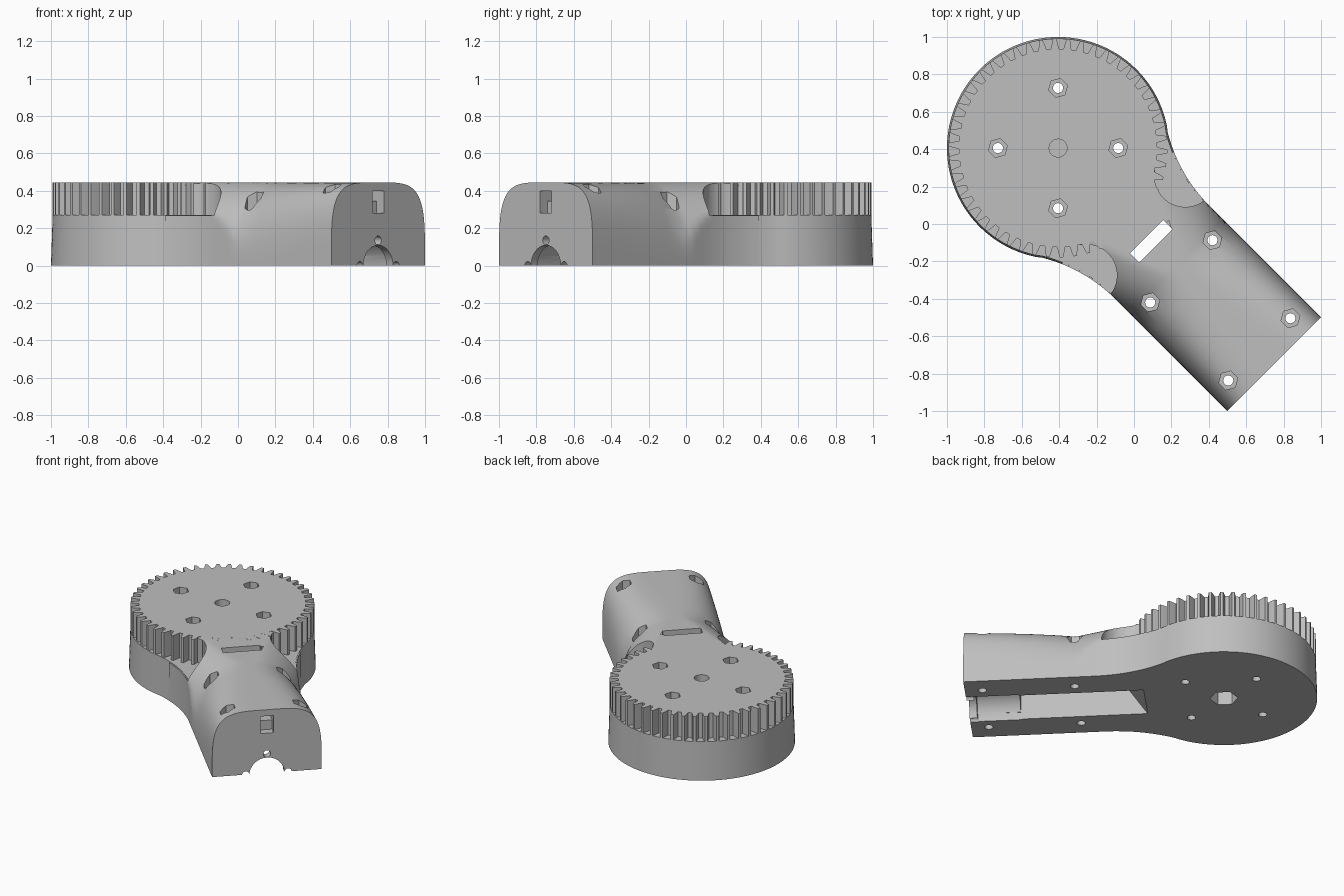
import bpy, bmesh, math
from mathutils import Matrix, Vector

cube = bpy.data.objects.get("Cube")
if cube:
    bpy.data.objects.remove(cube, do_unlink=True)

# Parts are laid out with the arm along local +x and the disc on the origin
PLACE = Matrix.Translation(Vector((-0.406, 0.406, 0))) @ Matrix.Rotation(-math.pi / 4, 4, 'Z')
HEIGHT, FLOOR = 0.445, 0.27
DISC_R, ARM_HALF, ARM_END = 0.594, 0.354, 1.634
FILLET_R, FILLET_END = 0.848, 0.79

grey = bpy.data.materials.new("plain_grey")
grey.use_nodes = True
grey.diffuse_color = (0.52, 0.52, 0.52, 1)
grey.node_tree.nodes["Principled BSDF"].inputs["Base Color"].default_value = grey.diffuse_color


def half_width(u):
    """Half width of the neck, flaring from the straight arm to the disc."""
    d = max(FILLET_END - u, 0)
    return ARM_HALF + FILLET_R - math.sqrt(FILLET_R ** 2 - d * d)


def loft(name, rings):
    """Closed solid through rings with equal point counts."""
    bm = bmesh.new()
    loops = [[bm.verts.new(p) for p in ring] for ring in rings]
    for a, b in zip(loops, loops[1:]):
        for i in range(len(a)):
            j = (i + 1) % len(a)
            bm.faces.new((a[i], a[j], b[j], b[i]))
    bm.faces.new(loops[0])
    bm.faces.new(loops[-1])
    bmesh.ops.recalc_face_normals(bm, faces=bm.faces)
    mesh = bpy.data.meshes.new(name)
    bm.to_mesh(mesh)
    bm.free()
    mesh.materials.append(grey)
    obj = bpy.data.objects.new(name, mesh)
    obj.matrix_world = PLACE
    bpy.context.collection.objects.link(obj)
    return obj


def prism(name, outline, z0, z1, taper=1.0):
    return loft(name, [[(x, y, z0) for x, y in outline],
                       [(x * taper, y * taper, z1) for x, y in outline]])


def circle(x, y, r, n=24):
    return [(x + r * math.cos(math.tau * i / n), y + r * math.sin(math.tau * i / n))
            for i in range(n)]


def side_cut(profile, half):
    """Cutter with an (x, z) profile, running across the arm."""
    return loft("cutter", [[(x, y, z) for x, z in profile] for y in (-half, half)])


def box(x0, x1, half, z0, z1):
    return side_cut([(x0, z0), (x1, z0), (x1, z1), (x0, z1)], half)


def rod(x0, x1, y, z, r, n=32):
    """Round bar lying along the arm."""
    ring = circle(y, z, r, n)
    return loft("cutter", [[(x, a, b) for a, b in ring] for x in (x0, x1)])


def combine(targets, tool, operation='DIFFERENCE'):
    for target in targets:
        mod = target.modifiers.new("cut", 'BOOLEAN')
        mod.operation, mod.solver, mod.object = operation, 'EXACT', tool
        bpy.context.view_layer.update()
        bpy.context.view_layer.objects.active = target
        bpy.ops.object.modifier_apply(modifier=mod.name)
    bpy.data.objects.remove(tool, do_unlink=True)


# Disc base with its flared neck
start = math.acos(FILLET_END / (DISC_R + FILLET_R))
outline = [(DISC_R * math.cos(a), DISC_R * math.sin(a))
           for a in (start + (math.tau - 2 * start) * i / 80 for i in range(81))]
neck_start, neck_end = outline[0][0], 0.765
neck = [neck_start + (neck_end - neck_start) * i / 14 for i in range(1, 15)]
outline += [(u, -half_width(u)) for u in neck]
outline += [(u, half_width(u)) for u in reversed(neck)]
base = prism("disc_base", outline, 0, FLOOR, 0.985)

# Arm: an oval hood that flares towards the disc, trimmed to the neck outline,
# and grows squarer shoulders towards its free end
rings = []
stations = [0.45 + 0.04 * i for i in range(13)] + [1.05, 1.2, 1.35, 1.5, ARM_END]
for u in stations:
    flare = max(0.93 - u, 0)
    power = 2.2 + 2 * max((u - 0.93) / (ARM_END - 0.93), 0)
    ring = []
    for i in range(65):
        t = math.pi * i / 64
        c, s = math.cos(t), max(math.sin(t), 0) if 0 < i < 64 else 0
        y = min(abs(c) ** (2 / power) * (ARM_HALF + 0.4 * flare), half_width(u))
        z = (HEIGHT + 0.08 * flare) * s ** (2 / power)
        ring.append((u, math.copysign(y, c), min(z, HEIGHT - 0.0005)))
    rings.append(ring)
arm = loft("arm_housing", rings)

# Round pockets beside the gear
for side in (-1, 1):
    combine([arm], prism("cutter", circle(0.587, side * 0.375, 0.165, 48), FLOOR - 0.003, 0.6))
combine([arm], base, 'UNION')

# Spur gear
teeth = 50
profile = [(0.53, -0.32), (0.56, -0.22), (0.585, -0.12),
           (0.585, 0.12), (0.56, 0.22), (0.53, 0.32)]
gear = prism("spur_gear", [(r * math.cos(math.tau * (k + f) / teeth),
                            r * math.sin(math.tau * (k + f) / teeth))
                           for k in range(teeth) for r, f in profile], FLOOR - 0.01, HEIGHT)

# Bolt holes with hexagonal nut recesses
disc_bolts = [(sx * 0.2275, sy * 0.2275) for sx in (-1, 1) for sy in (-1, 1)]
arm_bolts = [(u, sy * 0.235) for u in (0.932, 1.522) for sy in (-1, 1)]
for bolts, targets in ((disc_bolts, [arm, gear]), (arm_bolts, [arm])):
    for x, y in bolts:
        combine(targets, prism("cutter", circle(x, y, 0.027), -0.1, 0.6))
        combine(targets, prism("cutter", circle(x, y, 0.052, 6), FLOOR + 0.012, 0.6))

# Centre shaft: hexagonal socket below, round bore above
combine([arm], prism("cutter", circle(0, 0, 0.09, 6), -0.1, 0.15))
combine([arm, gear], prism("cutter", circle(0, 0, 0.048), 0.17, 0.6))

# Wiring channel with a sloping end, motor bay and cable slot
combine([arm], side_cut([(0.433, -0.1), (1.4, -0.1), (1.4, 0.05),
                         (1.31, 0.05), (1.31, 0.24), (0.66, 0.24)], 0.15))
combine([arm], rod(1.3, 1.585, 0, -0.004, 0.158))
combine([arm], box(0.67, 0.74, 0.125, -0.1, 0.6))

# End wall: shaft arch, three screw holes and stepped cable window
combine([arm], rod(1.555, 1.7, 0, -0.004, 0.113))
for a in (0, 90, 180):
    angle = math.radians(a)
    combine([arm], rod(1.555, 1.7, 0.137 * math.cos(angle),
                       0.137 * math.sin(angle) - 0.002, 0.024, 16))
combine([arm], side_cut([(1.3, 0.345), (1.58, 0.345), (1.58, 0.28),
                         (1.7, 0.28), (1.7, 0.40), (1.3, 0.40)], 0.043))

# Smooth the curved walls and keep the crisp edges
bpy.ops.object.select_all(action='DESELECT')
for obj in (arm, gear):
    obj.select_set(True)
    bpy.context.view_layer.objects.active = obj
bpy.ops.object.shade_smooth_by_angle(angle=math.radians(28))
